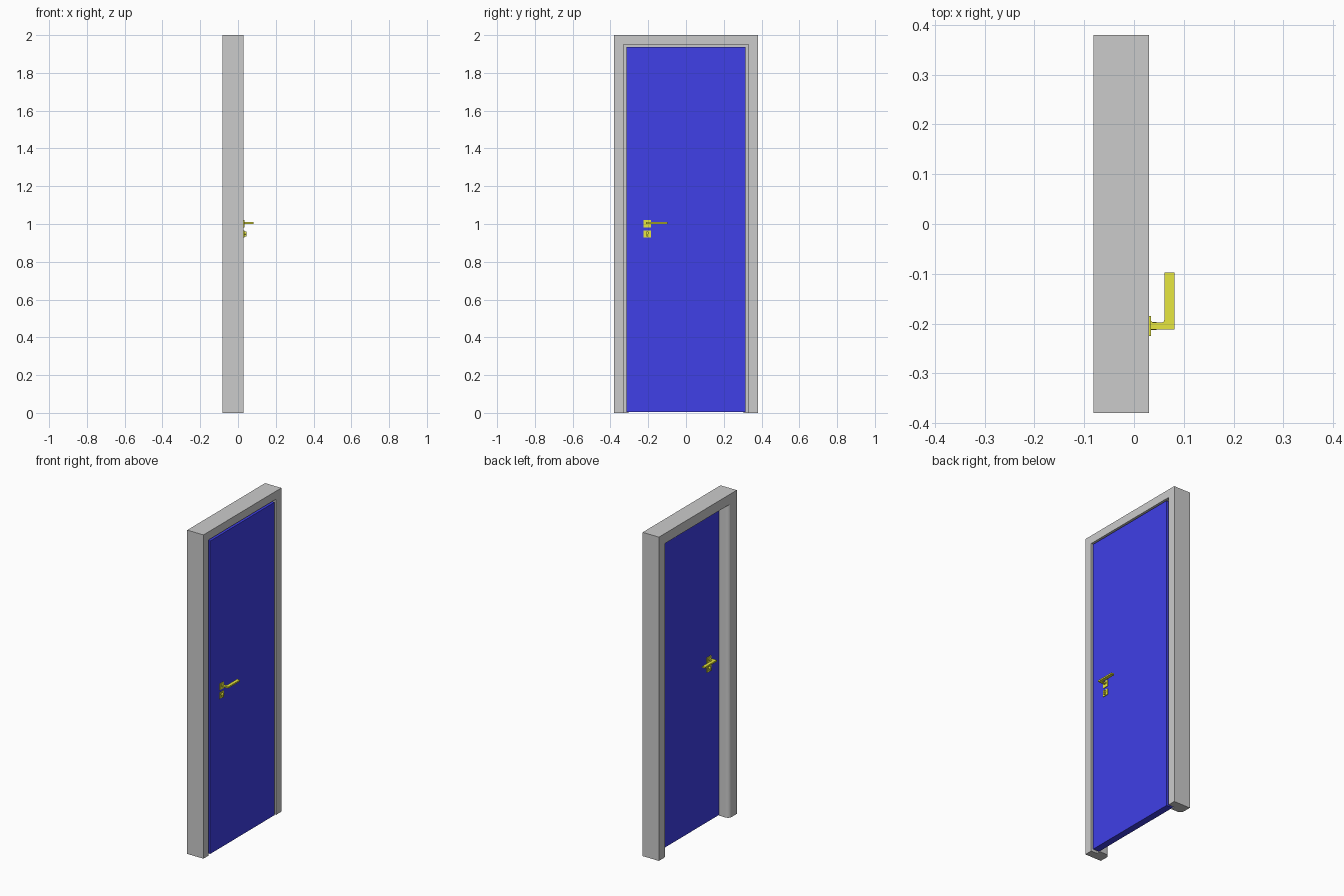
import bpy, bmesh, math

if "Cube" in bpy.data.objects:
    bpy.data.objects.remove(bpy.data.objects["Cube"])

FRONT, BACK, DOOR_BACK = 0.03, -0.081, -0.012
MID = (FRONT + DOOR_BACK) / 2


def material(name, rgb):
    m = bpy.data.materials.new(name)
    m.diffuse_color = (*rgb, 1)
    m.use_nodes = True
    m.node_tree.nodes["Principled BSDF"].inputs["Base Color"].default_value = m.diffuse_color
    return m


BLUE = material("blue_paint", (0.05, 0.05, 0.8))
YELLOW = material("brass", (0.8, 0.8, 0.05))


def finish(name, bm, mat=None):
    bmesh.ops.recalc_face_normals(bm, faces=bm.faces)
    me = bpy.data.meshes.new(name)
    bm.to_mesh(me)
    bm.free()
    ob = bpy.data.objects.new(name, me)
    bpy.context.collection.objects.link(ob)
    if mat:
        me.materials.append(mat)
    bpy.ops.object.select_all(action='DESELECT')
    ob.select_set(True)
    bpy.context.view_layer.objects.active = ob
    bpy.ops.object.shade_smooth_by_angle(angle=math.radians(30))
    return ob


def box(name, lo, hi, mat, flip=False):
    bm = bmesh.new()
    bmesh.ops.create_cube(bm, size=1)
    for v in bm.verts:
        v.co = [(a + b) / 2 + c * (b - a) for a, b, c in zip(lo, hi, v.co)]
    return place(name, bm, mat, flip)


def prism(name, pts, to3d, a, b, mat, flip=False):
    """Extrude a 2D outline between levels a and b."""
    bm = bmesh.new()
    rings = [[bm.verts.new(to3d(p, q, h)) for p, q in pts] for h in (a, b)]
    for r in rings:
        bm.faces.new(r)
    n = len(pts)
    for i in range(n):
        j = (i + 1) % n
        bm.faces.new((rings[0][i], rings[0][j], rings[1][j], rings[1][i]))
    return place(name, bm, mat, flip)


def place(name, bm, mat, flip):
    # back-side hardware is mirrored about the middle of the door leaf
    if flip:
        for v in bm.verts:
            v.co.x = 2 * MID - v.co.x
    return finish(name, bm, mat)


def arc(cx, cy, r, a0, a1, n):
    return [(cx + r * math.cos(math.radians(a0 + (a1 - a0) * i / n)),
             cy + r * math.sin(math.radians(a0 + (a1 - a0) * i / n))) for i in range(n + 1)]


# Frame: profile (x, inset from outer edge) swept up, across and down with mitres
profile = [(FRONT, 0), (FRONT, 0.05), (DOOR_BACK, 0.05), (DOOR_BACK, 0.075)]
profile += arc(-0.056, 0.05, 0.025, 90, 180, 8) + [(BACK, 0)]
bm = bmesh.new()
path = [lambda d: (d - 0.38, 0), lambda d: (d - 0.38, 2 - d),
        lambda d: (0.38 - d, 2 - d), lambda d: (0.38 - d, 0)]
rings = [[bm.verts.new((x, *f(d))) for x, d in profile] for f in path]
for r0, r1 in zip(rings, rings[1:]):
    for i in range(len(profile)):
        j = (i + 1) % len(profile)
        bm.faces.new((r0[i], r0[j], r1[j], r1[i]))
bm.faces.new(rings[0])
bm.faces.new(rings[-1])
finish("door_frame", bm)

# Door leaf
box("door_leaf", (DOOR_BACK, -0.314, 0.004), (FRONT, 0.314, 1.937), BLUE)

# Handle set on both sides
lever = [(0.033, -0.212), (0.081, -0.212), (0.081, -0.097), (0.061, -0.097)]
lever += arc(0.055, -0.192, 0.006, 0, -90, 4) + [(0.038, -0.198), (0.033, -0.194)]
keyhole = arc(-0.205, 0.952, 0.008, -60, 240, 14) + [(-0.209, 0.935), (-0.201, 0.935)]
for side, flip in (("front", False), ("back", True)):
    box(side + "_handle_plate", (FRONT, -0.225, 0.982), (0.034, -0.185, 1.021), YELLOW, flip)
    box(side + "_lock_plate", (FRONT, -0.225, 0.929), (0.034, -0.185, 0.966), YELLOW, flip)
    prism(side + "_lever", lever, lambda p, q, h: (p, q, h), 1.001, 1.01, YELLOW, flip)
    prism(side + "_lock_cylinder", keyhole, lambda p, q, h: (h, p, q), 0.033, 0.045, YELLOW, flip)
